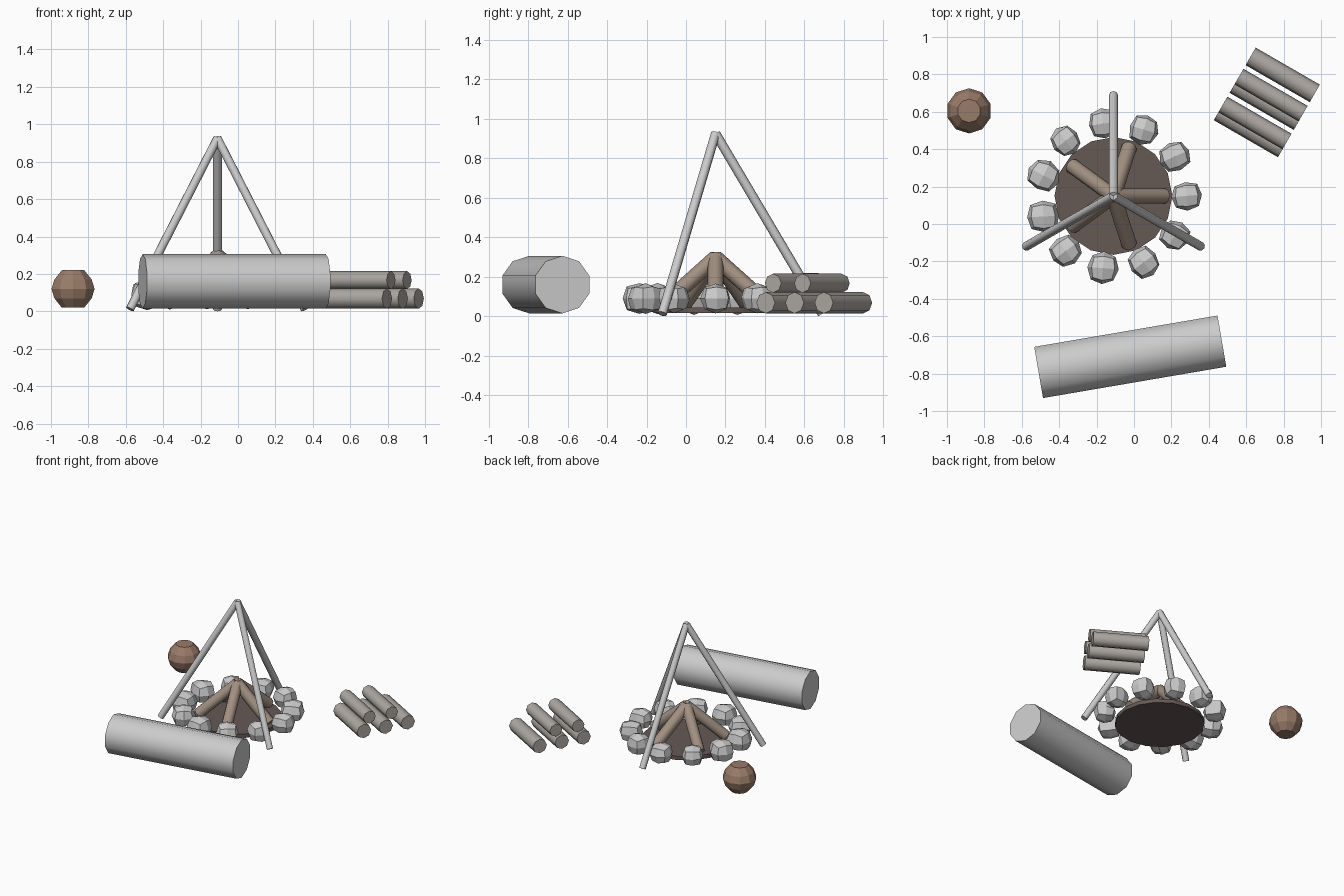
import bpy, bmesh, math, random
from mathutils import Vector, Matrix

if "Cube" in bpy.data.objects:
    bpy.data.objects.remove(bpy.data.objects["Cube"])

random.seed(4)
FIRE = Vector((-0.11, 0.15, 0))


def material(name, rgb):
    m = bpy.data.materials.new(name)
    m.diffuse_color = (*rgb, 1)
    m.use_nodes = True
    m.node_tree.nodes["Principled BSDF"].inputs["Base Color"].default_value = m.diffuse_color
    return m


ASH = material("ash", (0.13, 0.10, 0.09))
WOOD = material("burning_wood", (0.36, 0.28, 0.22))
PILE = material("split_wood", (0.42, 0.39, 0.36))
CLAY = material("clay", (0.32, 0.20, 0.14))


def finish(bm, name, mat=None, smooth=False):
    bmesh.ops.recalc_face_normals(bm, faces=bm.faces)
    me = bpy.data.meshes.new(name)
    bm.to_mesh(me)
    bm.free()
    ob = bpy.data.objects.new(name, me)
    bpy.context.collection.objects.link(ob)
    if mat:
        me.materials.append(mat)
    if smooth:
        bpy.ops.object.select_all(action='DESELECT')
        ob.select_set(True)
        bpy.context.view_layer.objects.active = ob
        bpy.ops.object.shade_smooth_by_angle(angle=math.radians(50))
    return ob


def pole(name, a, b, r, sides, mat=None, smooth=True, turn=0.0):
    """Capped cylinder running from point a to point b."""
    a, b = Vector(a), Vector(b)
    bm = bmesh.new()
    d = b - a
    m = (Matrix.Translation((a + b) / 2) @ d.to_track_quat('Z', 'Y').to_matrix().to_4x4()
         @ Matrix.Rotation(turn, 4, 'Z'))
    bmesh.ops.create_cone(bm, cap_ends=True, segments=sides, radius1=r, radius2=r,
                          depth=d.length, matrix=m)
    return finish(bm, name, mat, smooth)


def around(angle, radius, z):
    return FIRE + Vector((radius * math.cos(angle), radius * math.sin(angle), z))


# ash bed
pole("ash_bed", FIRE + Vector((0, 0, 0.015)), FIRE + Vector((0, 0, 0.045)), 0.315, 16, ASH)

# ring of stones: rounded, slightly irregular blocks
for i in range(11):
    a = i * math.tau / 11
    bm = bmesh.new()
    bmesh.ops.create_cube(bm, size=2)
    bmesh.ops.subdivide_edges(bm, edges=bm.edges[:], cuts=1, use_grid_fill=True)
    size = Vector((0.082, 0.078, 0.076)) * random.uniform(0.95, 1.06)
    for v in bm.verts:
        p = v.co.normalized() * 0.85 + v.co * 0.15
        p *= random.uniform(0.96, 1.05)
        v.co = Vector((p.x * size.x, p.y * size.y, p.z * size.z))
    bm.transform(Matrix.Translation(around(a, 0.39, 0.09))
                 @ Matrix.Rotation(a + random.uniform(-0.25, 0.25), 4, 'Z'))
    finish(bm, f"ring_stone_{i + 1}")

# leaning fire logs
for i in range(5):
    a = i * math.tau / 5
    pole(f"fire_log_{i + 1}", around(a, 0.275, 0.06), around(a, 0.0, 0.295), 0.041, 8, WOOD)

# tripod over the fire
for i in range(3):
    a = math.pi / 2 + i * math.tau / 3
    pole(f"tripod_leg_{i + 1}", around(a, 0.54, 0.012), around(a, 0.0, 0.925), 0.024, 8)

# log bench
ang = math.radians(9.7)
half = Vector((math.cos(ang), math.sin(ang), 0)) * 0.497
mid = Vector((-0.02, -0.71, 0.16))
pole("log_bench", mid - half, mid + half, 0.146, 10)

# wood pile: three logs below, two above
ang = math.radians(-30)
along = Vector((math.cos(ang), math.sin(ang), 0))
across = Vector((-along.y, along.x, 0))
rows = [(0.748, 0.068, 0.054), (0.917, 0.068, 0.054), (1.088, 0.068, 0.054),
        (0.791, 0.167, 0.048), (0.963, 0.167, 0.048)]
for i, (off, z, r) in enumerate(rows):
    base = across * off + Vector((0, 0, z))
    pole(f"pile_log_{i + 1}", base + along * 0.092, base + along * 0.488, r, 8, PILE)

# clay pot: truncated ball turned from a profile
SIDES = 10
profile = [(0.063, 0.02), (0.105, 0.07), (0.121, 0.12), (0.105, 0.17), (0.063, 0.22)]
bm = bmesh.new()
rings = [[bm.verts.new((-0.882 + r * math.cos((k + 0.5) * math.tau / SIDES),
                        0.605 + r * math.sin((k + 0.5) * math.tau / SIDES), z))
          for k in range(SIDES)] for r, z in profile]
for lo, hi in zip(rings, rings[1:]):
    for k in range(SIDES):
        n = (k + 1) % SIDES
        bm.faces.new((lo[k], lo[n], hi[n], hi[k]))
bm.faces.new(rings[0][::-1])
bm.faces.new(rings[-1])
finish(bm, "clay_pot", CLAY)
